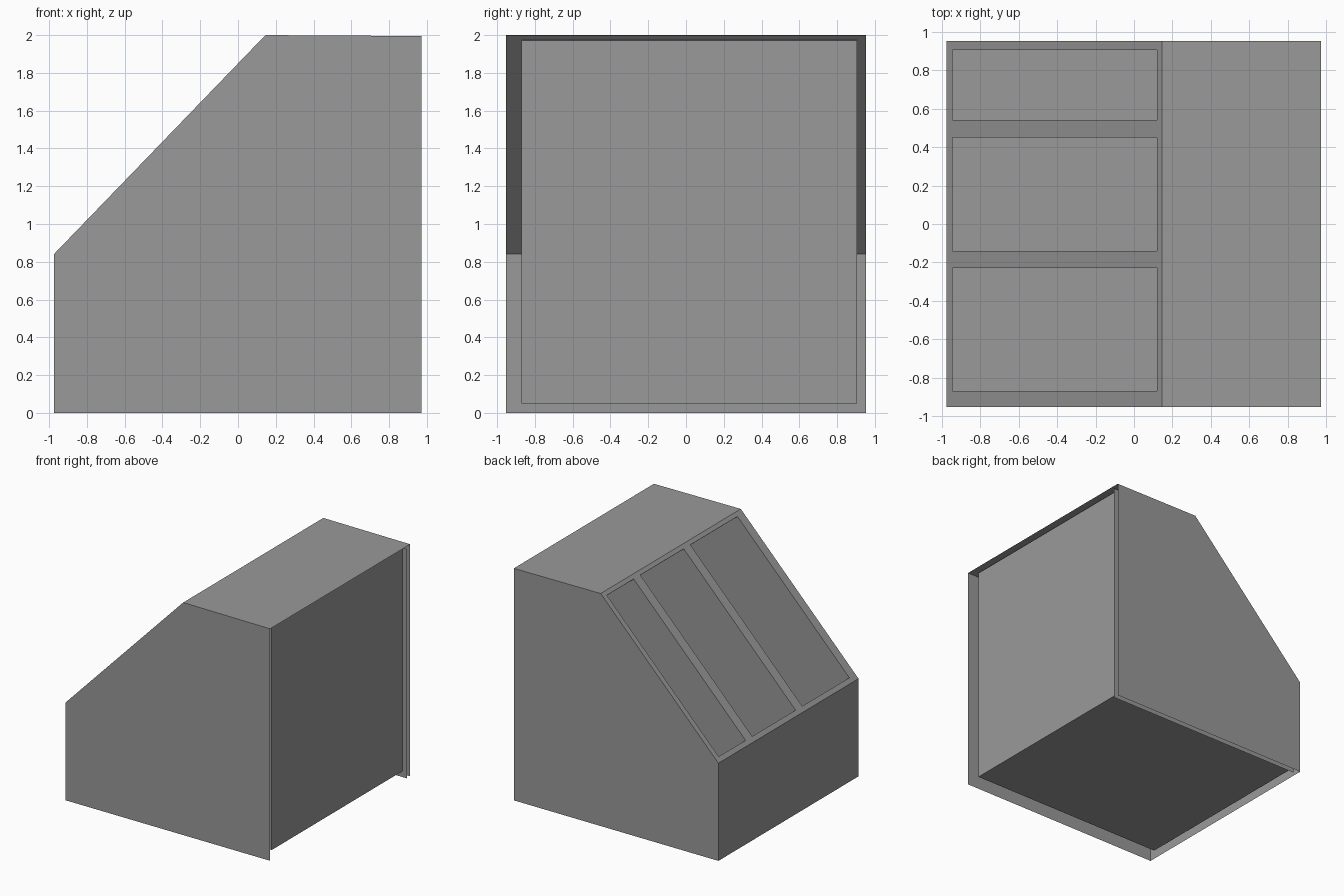
import bpy, bmesh

if "Cube" in bpy.data.objects:
    bpy.data.objects.remove(bpy.data.objects["Cube"])

X0, XR, X1 = -0.975, 0.145, 0.972    # front wall, ridge, open back
Y0, Y1 = -0.952, 0.952
ZF, ZR, ZB = 0.84, 2.0, 1.995        # front wall top, ridge, back top
XA, XT, XB = -0.945, 0.12, 0.93      # bins: front, top of opening, back
ZA, ZT = 0.05, 1.972                 # bins: floor and ceiling
BINS = [(-0.87, -0.23), (-0.14, 0.45), (0.54, 0.905)]
YA, YB = BINS[0][0], BINS[-1][1]

grey = bpy.data.materials.new("grey")
grey.diffuse_color = (0.32, 0.32, 0.32, 1)
grey.use_nodes = True
grey.node_tree.nodes["Principled BSDF"].inputs["Base Color"].default_value = grey.diffuse_color


def slope_z(x):
    return ZF + (ZR - ZF) * (x - X0) / (XR - X0)


def make_object(name, faces):
    bm = bmesh.new()
    for pts in faces:
        bm.faces.new([bm.verts.new(p) for p in pts])
    bmesh.ops.remove_doubles(bm, verts=bm.verts, dist=1e-5)
    mesh = bpy.data.meshes.new(name)
    bm.to_mesh(mesh)
    bm.free()
    mesh.materials.append(grey)
    obj = bpy.data.objects.new(name, mesh)
    bpy.context.collection.objects.link(obj)
    return obj


def at_y(profile, y):
    return [(x, y, z) for x, z in profile]


# Outer shell: open at the bottom and the back
profile = [(X0, 0), (X1, 0), (X1, ZB), (XR, ZR), (X0, ZF)]
make_object("outer_shell", [
    at_y(profile, Y0),
    at_y(profile, Y1)[::-1],
    [(X0, Y0, 0), (X0, Y0, ZF), (X0, Y1, ZF), (X0, Y1, 0)],
    [(XR, Y0, ZR), (X1, Y0, ZB), (X1, Y1, ZB), (XR, Y1, ZR)],
])

# Sloped frame with three bin openings
xs = [X0, XA, XT, XR]
ys = [Y0] + [y for pair in BINS for y in pair] + [Y1]
frame = []
for i in range(3):
    for j in range(7):
        if i == 1 and j % 2 == 1:
            continue
        ring = [(xs[i], ys[j]), (xs[i + 1], ys[j]),
                (xs[i + 1], ys[j + 1]), (xs[i], ys[j + 1])]
        frame.append([(x, y, slope_z(x)) for x, y in ring])
make_object("sloped_frame", frame)

# Bin body: front, floor, back and ceiling sheets plus side walls and dividers
section = [(XT, slope_z(XT)), (XT, ZT), (XB, ZT), (XB, ZA), (XA, ZA),
           (XA, slope_z(XA))]
sheets = [[(a[0], YA, a[1]), (a[0], YB, a[1]), (b[0], YB, b[1]), (b[0], YA, b[1])]
          for a, b in zip(section, section[1:])]
make_object("bin_body", sheets)
for n, (ya, yb) in enumerate(BINS):
    make_object(f"bin_walls_{n + 1}", [at_y(section, ya), at_y(section, yb)[::-1]])

# Inner lining of the far side wall, reaching the open edges
make_object("side_lining", [
    at_y([(XA, 0), (X1, 0), (X1, ZA), (XA, ZA)], YB),
    at_y([(XB, ZA), (X1, ZA), (X1, ZT), (XB, ZT)], YB),
])
